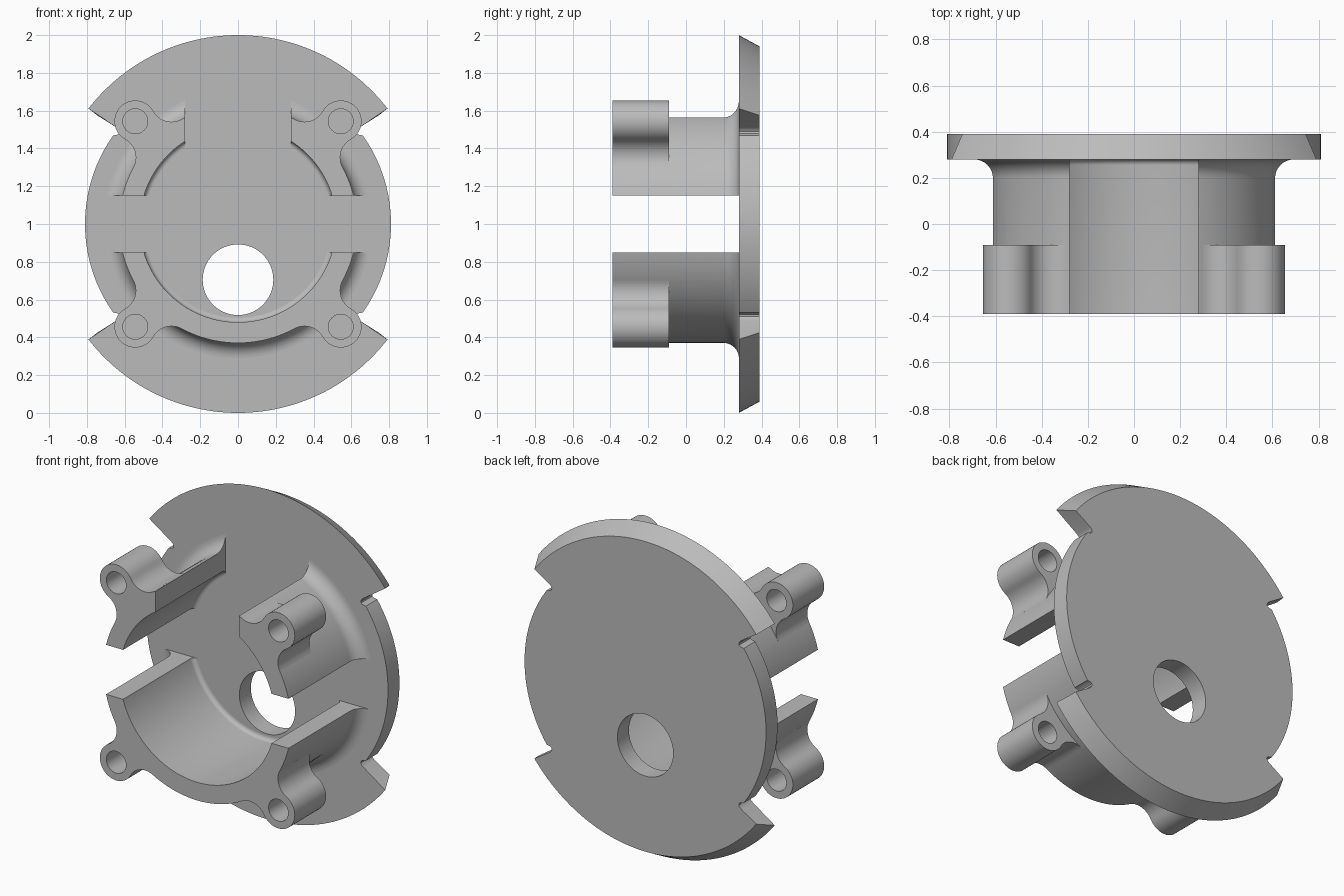
import bpy, bmesh
from math import sin, cos, pi, radians, atan2, acos, hypot
from mathutils import Matrix, Vector

if "Cube" in bpy.data.objects:
    bpy.data.objects.remove(bpy.data.objects["Cube"], do_unlink=True)

FRONT, BACK, LUG_BACK, PLATE_FRONT = -0.39, 0.39, -0.09, 0.28
WALL_IN, WALL_OUT = 0.52, 0.63

grey = bpy.data.materials.new("plain_grey")
grey.use_nodes = True
grey.diffuse_color = (0.5, 0.5, 0.5, 1)
grey.node_tree.nodes["Principled BSDF"].inputs["Base Color"].default_value = (0.5, 0.5, 0.5, 1)


def arc(cx, cy, r, a0, a1, n):
    return [(cx + r * cos(a0 + (a1 - a0) * i / n), cy + r * sin(a0 + (a1 - a0) * i / n))
            for i in range(n + 1)]


def finish(bm, name):
    bmesh.ops.recalc_face_normals(bm, faces=bm.faces)
    mesh = bpy.data.meshes.new(name)
    bm.to_mesh(mesh)
    bm.free()
    mesh.materials.append(grey)
    obj = bpy.data.objects.new(name, mesh)
    bpy.context.collection.objects.link(obj)
    return obj


def prism(name, outline, y0, y1, back_outline=None):
    """Extrude an outline (x, height above the axis) from y0 to y1."""
    bm = bmesh.new()
    a = [bm.verts.new((x, y0, z + 1)) for x, z in outline]
    b = [bm.verts.new((x, y1, z + 1)) for x, z in back_outline or outline]
    bm.faces.new(a)
    bm.faces.new(b)
    for i in range(len(a)):
        j = (i + 1) % len(a)
        bm.faces.new((a[i], a[j], b[j], b[i]))
    return finish(bm, name)


def lathe(name, profile, steps):
    """Revolve a closed (radius, y) profile about the y axis."""
    bm = bmesh.new()
    rings = []
    for k in range(steps):
        t = 2 * pi * k / steps
        rings.append([bm.verts.new((r * cos(t), y, 1 + r * sin(t))) for r, y in profile])
    for k in range(steps):
        p, q = rings[k], rings[(k + 1) % steps]
        for i in range(len(p)):
            j = (i + 1) % len(p)
            bm.faces.new((p[i], p[j], q[j], q[i]))
    return finish(bm, name)


def combine(obj, tool, operation):
    tool.hide_render = True
    mod = obj.modifiers.new("cut", 'BOOLEAN')
    mod.operation, mod.solver, mod.object = operation, 'EXACT', tool
    bpy.context.view_layer.objects.active = obj
    bpy.ops.object.modifier_apply(modifier=mod.name)
    bpy.data.objects.remove(tool, do_unlink=True)


def box(x0, x1, z0, z1):
    return prism("cutter", [(x0, z0), (x1, z0), (x1, z1), (x0, z1)], -0.6, 0.3)


def mirrored(quarter):
    half = quarter + [(-x, z) for x, z in reversed(quarter[:-1])]
    return half + [(x, -z) for x, z in reversed(half[1:-1])]


# Base plate: narrow sides, notches and wide bevelled ends
notch = [(0.645, 0.512), (0.632, 0.5), (0.627, 0.49), (0.629, 0.48), (0.638, 0.473)]
side = arc(0, 0, 0.81, 0, atan2(0.468, 0.66), 20) + notch[::-1]
start = atan2(0.61, 0.79)
plate = prism("base_plate",
              mirrored(side + arc(0, 0, 1.0, start, pi / 2, 28)), PLATE_FRONT, BACK,
              mirrored(side + arc(0, 0, 0.94, start, pi / 2, 28)))
combine(plate, prism("cutter", arc(0, -0.295, 0.187, 0, 2 * pi, 64)[:-1], 0, 0.6), 'DIFFERENCE')

# Round wall with a fillet at its foot
profile = [(WALL_IN, FRONT)]
profile += arc(0.495, 0.255, 0.025, 0, pi / 2, 6)
profile += [(0.495, 0.285), (0.71, 0.285)]
profile += arc(0.71, 0.20, 0.08, pi / 2, pi, 10)
profile += [(WALL_OUT, FRONT)]
wall = lathe("round_wall", profile, 128)

# Screw lugs blended into the wall
LUG, BLEND, DIST = 0.11, 0.11, hypot(0.545, 0.543)
reach = WALL_OUT + BLEND
tilt = acos((reach ** 2 + DIST ** 2 - (LUG + BLEND) ** 2) / (2 * reach * DIST))
fx, fy = reach * cos(tilt), reach * sin(tilt)
touch = atan2(-fy, DIST - fx)
upper = [(0.6 * cos(tilt), 0.6 * sin(tilt))]
upper += arc(fx, fy, BLEND, tilt - pi, touch, 12)
upper += arc(DIST, 0, LUG, touch + pi, 0, 14)[1:]
lug_outline = upper + [(x, -y) for x, y in reversed(upper[:-1])]


def turned(points, angle):
    spin = Matrix.Rotation(angle, 2)
    return [tuple(spin @ Vector(p)) for p in points]


corners = [radians(45 + 90 * i) for i in range(4)]
for angle in corners:
    combine(wall, prism("lug", turned(lug_outline, angle), FRONT, LUG_BACK), 'UNION')
for angle in corners:
    hole = turned(arc(DIST, 0, 0.066, 0, 2 * pi, 32)[:-1], angle)
    combine(wall, prism("cutter", hole, -0.6, 0), 'DIFFERENCE')

# Side gaps and top slot through the wall
combine(wall, box(-1.2, 1.2, -0.15, 0.15), 'DIFFERENCE')
combine(wall, box(-0.28, 0.28, 0, 1.2), 'DIFFERENCE')

for obj in (plate, wall):
    bpy.ops.object.select_all(action='DESELECT')
    obj.select_set(True)
    bpy.context.view_layer.objects.active = obj
    bpy.ops.object.shade_smooth_by_angle(angle=radians(30))
